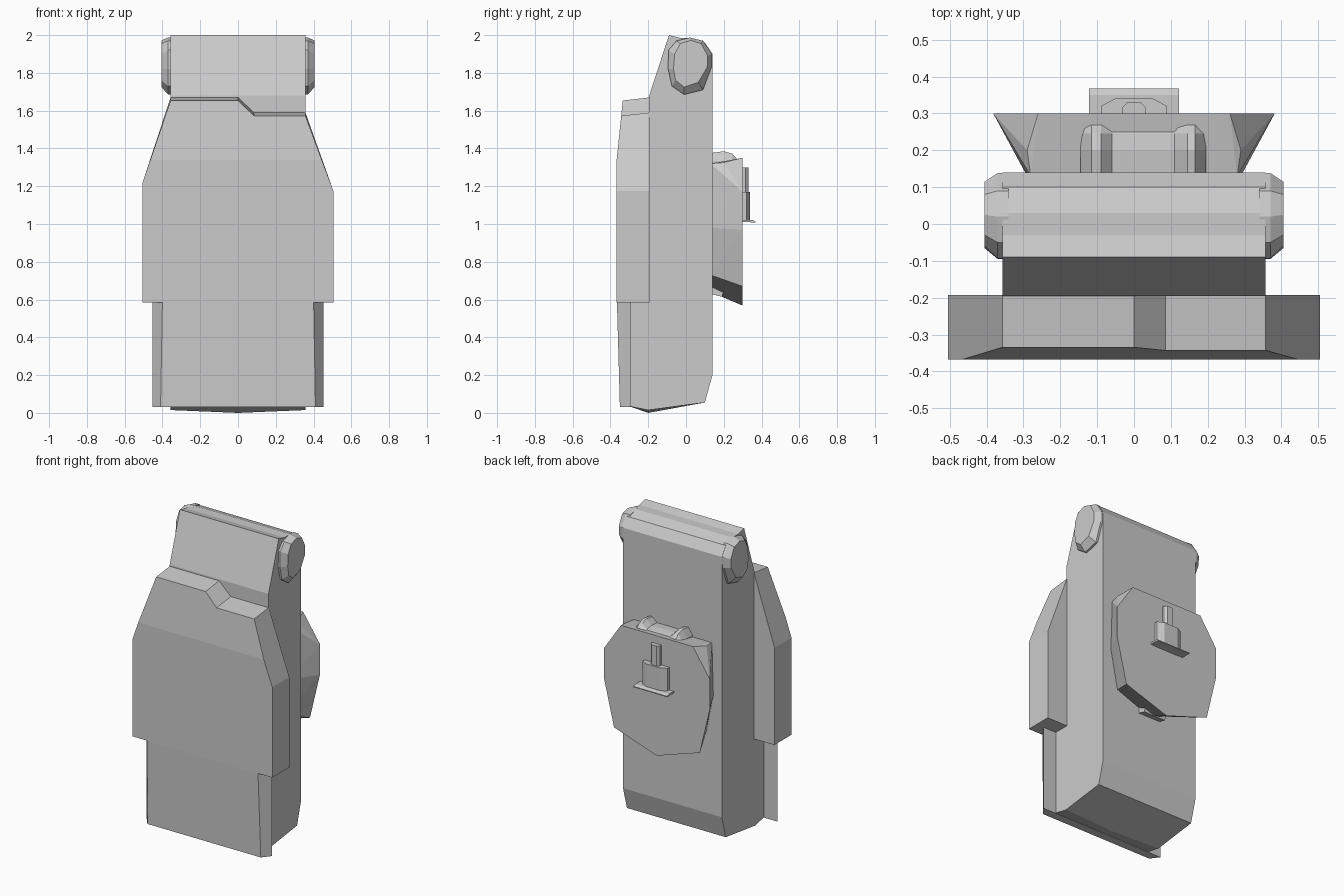
import bpy, bmesh
from mathutils import Vector

if "Cube" in bpy.data.objects:
    bpy.data.objects.remove(bpy.data.objects["Cube"])


def finish(name, bm):
    bmesh.ops.recalc_face_normals(bm, faces=bm.faces)
    me = bpy.data.meshes.new(name)
    bm.to_mesh(me)
    bm.free()
    ob = bpy.data.objects.new(name, me)
    bpy.context.collection.objects.link(ob)
    return ob


def loft(rings):
    """Closed solid through equal-length rings of 3D points."""
    bm = bmesh.new()
    vs = [[bm.verts.new(p) for p in r] for r in rings]
    n = len(rings[0])
    for a, b in zip(vs, vs[1:]):
        for i in range(n):
            j = (i + 1) % n
            bm.faces.new((a[i], a[j], b[j], b[i]))
    bm.faces.new(vs[0])
    bm.faces.new(vs[-1])
    return bm


def hull(pts):
    bm = bmesh.new()
    for p in pts:
        bm.verts.new(p)
    res = bmesh.ops.convex_hull(bm, input=bm.verts)
    loose = [v for v in bm.verts if not v.link_faces]
    bmesh.ops.delete(bm, geom=loose, context='VERTS')
    bmesh.ops.dissolve_limit(bm, angle_limit=0.03, verts=bm.verts, edges=bm.edges)
    return bm


def both(pts):
    return [(s * x, y, z) for x, y, z in pts for s in (1, -1)]


# Main body: side profile, slightly creased along the middle of its underside
side = [(-.20, .015), (.10, .055), (.14, .2), (.14, 1.9), (.10, 1.96), (.03, 1.985),
        (-.03, 1.985), (-.09, 2.0), (-.195, 1.68), (-.195, .7), (-.30, .7), (-.30, .035)]
rings = []
for x in (-.357, 0, .357):
    ring = [(x, y, z) for y, z in side]
    if x == 0:
        ring[0] = (0, -.20, 0)
    rings.append(ring)
finish("body", loft(rings))

# Front armour plate: notched outline, upper part of the face leaning back
outline = [(-.505, .585), (.505, .585), (.505, 1.175), (.357, 1.57), (.085, 1.57),
           (0, 1.65), (-.357, 1.65), (-.505, 1.22)]
bm = loft([[(x, -.367, z) for x, z in outline],
           [(x, -.192, z + (.02 if z > 1.5 else 0)) for x, z in outline]])
bmesh.ops.bisect_plane(bm, geom=bm.verts[:] + bm.edges[:] + bm.faces[:],
                       plane_co=(0, -.367, 1.34), plane_no=Vector((0, -.31, .032)),
                       clear_outer=True)
bmesh.ops.holes_fill(bm, edges=bm.edges, sides=0)
finish("front_plate", bm)

# Lower front panel with chamfered side flanges
low = [(-.41, -.35), (.41, -.35), (.453, -.295), (-.453, -.295)]
top = [(-.40, -.366), (.40, -.366), (.453, -.295), (-.453, -.295)]
finish("lower_panel", loft([[(x, y, .032) for x, y in low], [(x, y, .6) for x, y in top]]))

# Faceted end caps at the top
rim = [(-.093, 1.92), (-.05, 1.97), (.02, 1.987), (.09, 1.97), (.138, 1.90),
       (.135, 1.83), (.09, 1.71), (-.01, 1.685), (-.075, 1.73), (-.095, 1.82)]
face = [(-.06, 1.90), (-.03, 1.955), (.025, 1.972), (.08, 1.955), (.115, 1.89),
        (.112, 1.83), (.065, 1.75), (-.01, 1.725), (-.055, 1.76), (-.066, 1.82)]
for s, n in ((-1, "left"), (1, "right")):
    finish("end_cap_" + n, loft([[(s * .34, y, z) for y, z in rim],
                                 [(s * .37, y, z) for y, z in rim],
                                 [(s * .405, y, z) for y, z in face]]))

# Back housing flaring outwards, with cut upper corners
finish("back_housing", hull(both([
    (.28, .13, 1.32), (.29, .13, .98), (.24, .13, .73), (.29, .20, 1.325),
    (.26, .30, 1.35), (.382, .30, 1.17), (.382, .30, .97), (.31, .30, .67)])
    + [(0, .13, .64), (0, .30, .568)]))

# Scooped grip on top of the housing
grip = [(-.145, 1.29), (.195, 1.29), (.195, 1.335), (.165, 1.385), (.145, 1.385),
        (.11, 1.35), (-.06, 1.35), (-.09, 1.385), (-.115, 1.385), (-.145, 1.335)]
rings = []
for y, k in ((.13, .85), (.20, 1), (.245, .8), (.268, .4)):
    rings.append([(x, y, z if z < 1.3 else 1.32 + (z - 1.32) * k) for x, z in grip])
finish("housing_grip", loft(rings))

# Small tab under the housing
finish("bottom_tab", hull([(x, y, z) for x in (-.08, .08)
                           for y, z in ((.13, .70), (.13, .63), (.19, .615), (.21, .68))]))

# Latch: stub, half-octagon block and thin foot plate
def half_column(name, w, depth, z0, z1):
    plan = [(-w, .29), (w, .29), (w, .30 + depth * .5), (w * .57, .30 + depth),
            (-w * .57, .30 + depth), (-w, .30 + depth * .5)]
    finish(name, loft([[(x, y, z) for x, y in plan] for z in (z0, z1)]))


half_column("latch_stub", .033, .03, 1.15, 1.30)
half_column("latch_block", .09, .04, 1.01, 1.17)
foot = [(.29, 1.012), (.29, 1.022), (.35, 1.022), (.367, 1.014), (.367, 1.008)]
finish("latch_foot", loft([[(x, y, z) for y, z in foot] for x in (-.122, .122)]))
